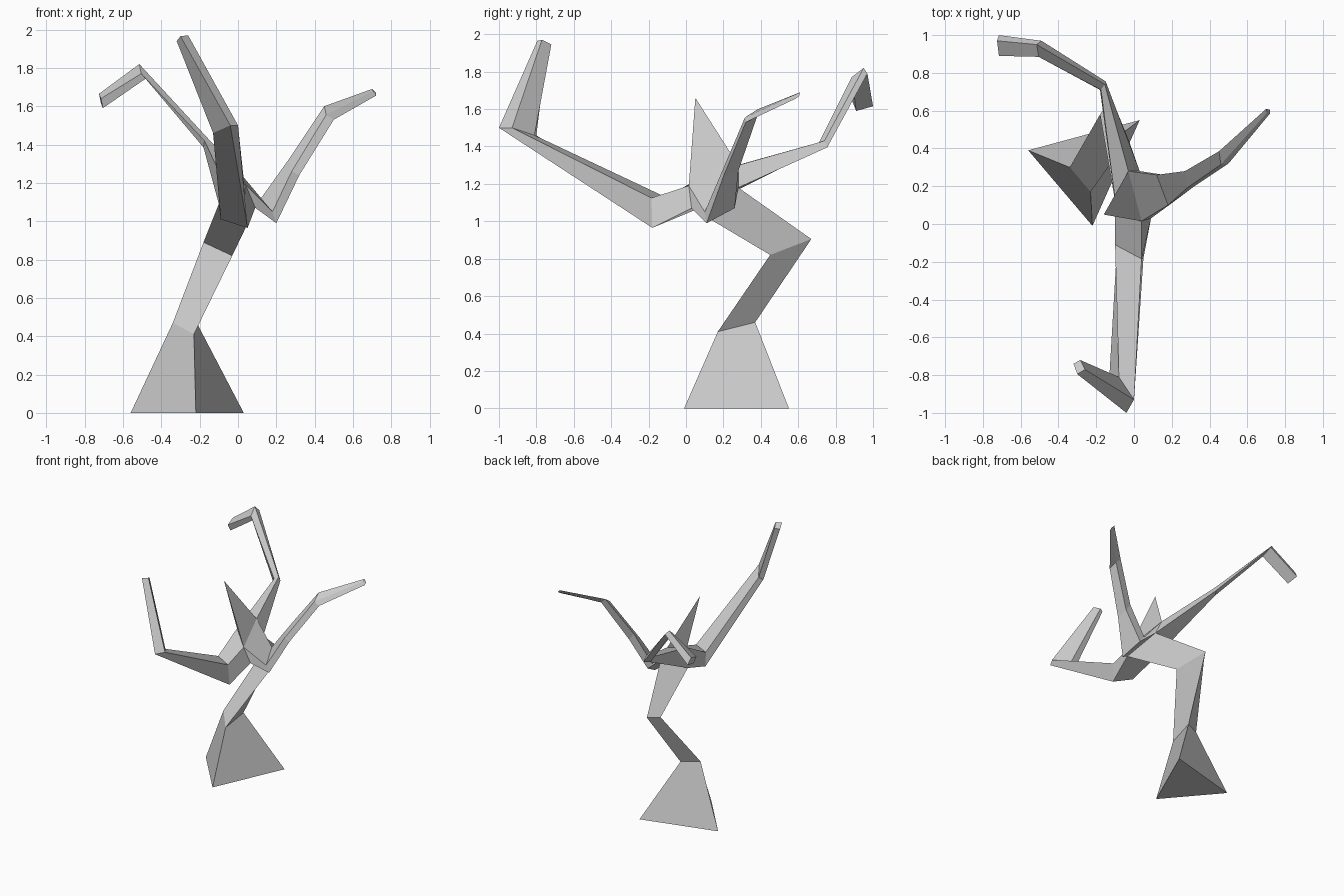
import bpy, bmesh


def loft(name, rings, start_cap=False, end_cap=False, tip=None):
    """Skin a run of matching cross-sections, with optional caps or a pointed tip."""
    bm = bmesh.new()
    loops = [[bm.verts.new(p) for p in ring] for ring in rings]
    n = len(loops[0])
    for lo, hi in zip(loops, loops[1:]):
        for i in range(n):
            j = (i + 1) % n
            bm.faces.new((lo[i], lo[j], hi[j], hi[i]))
    if start_cap:
        bm.faces.new(loops[0][::-1])
    if end_cap:
        bm.faces.new(loops[-1])
    if tip:
        apex = bm.verts.new(tip)
        for i in range(n):
            bm.faces.new((loops[-1][i], loops[-1][(i + 1) % n], apex))
    bmesh.ops.recalc_face_normals(bm, faces=bm.faces)
    mesh = bpy.data.meshes.new(name)
    bm.to_mesh(mesh)
    bm.free()
    obj = bpy.data.objects.new(name, mesh)
    bpy.context.collection.objects.link(obj)
    return obj


# Crown: lower and upper triangle where trunk and branches meet
low_a, low_b, low_c = (-0.10, 0.12, 1.09), (0.09, 0.03, 1.07), (0.03, 0.28, 1.18)
top_a, top_b, top_c = (-0.10, 0.13, 1.26), (0.04, 0.015, 1.19), (-0.03, 0.28, 1.30)

# Three-sided crooked trunk
loft("trunk", [
    [(-0.56, 0.39, 0), (-0.22, -0.01, 0), (0.03, 0.55, 0)],
    [(-0.34, 0.30, 0.47), (-0.23, 0.17, 0.41), (-0.21, 0.37, 0.46)],
    [(-0.18, 0.58, 0.89), (-0.03, 0.45, 0.82), (-0.12, 0.67, 0.905)],
    [low_a, low_b, low_c],
], start_cap=True)

# Broken spike on top of the crown
loft("top_spike", [[top_a, top_b, top_c]], tip=(-0.16, 0.05, 1.66))

# Four-sided branches, each growing from one side of the crown
loft("front_branch", [
    [low_a, low_b, top_b, top_a],
    [(-0.09, -0.12, 1.01), (0.05, -0.18, 0.965), (0.04, -0.185, 1.125), (-0.10, -0.11, 1.13)],
    [(-0.13, -0.80, 1.46), (-0.04, -1.0, 1.50), (0.0, -0.93, 1.50), (-0.08, -0.81, 1.46)],
    [(-0.32, -0.74, 1.94), (-0.30, -0.795, 1.965), (-0.26, -0.77, 1.97), (-0.285, -0.72, 1.945)],
], end_cap=True)

loft("right_branch", [
    [low_b, low_c, top_c, top_b],
    [(0.20, 0.11, 0.99), (0.16, 0.26, 1.07), (0.12, 0.26, 1.12), (0.18, 0.10, 1.05)],
    [(0.32, 0.20, 1.24), (0.31, 0.28, 1.27), (0.27, 0.28, 1.33), (0.28, 0.19, 1.26)],
    [(0.50, 0.32, 1.53), (0.49, 0.38, 1.56), (0.45, 0.385, 1.60), (0.46, 0.315, 1.555)],
    [(0.72, 0.585, 1.655), (0.72, 0.605, 1.67), (0.70, 0.61, 1.69), (0.705, 0.59, 1.68)],
], end_cap=True)

loft("back_branch", [
    [low_c, low_a, top_a, top_c],
    [(-0.15, 0.755, 1.395), (-0.18, 0.71, 1.385), (-0.175, 0.71, 1.42), (-0.155, 0.74, 1.43)],
    [(-0.49, 0.97, 1.79), (-0.48, 0.89, 1.745), (-0.505, 0.885, 1.77), (-0.515, 0.95, 1.82)],
    [(-0.715, 1.0, 1.615), (-0.705, 0.91, 1.59), (-0.715, 0.89, 1.64), (-0.725, 0.97, 1.665)],
], end_cap=True)
